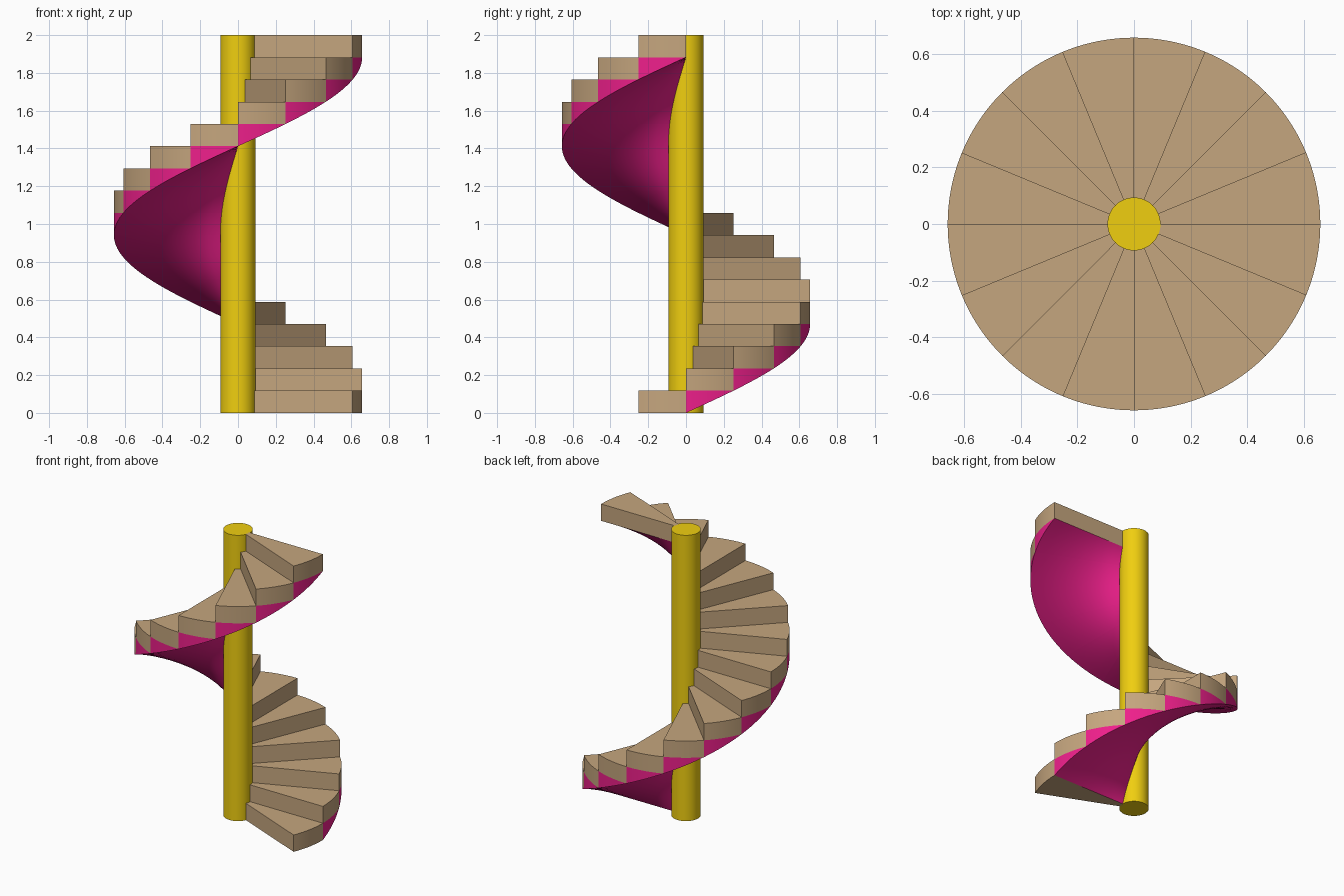
import bpy, bmesh
from math import sin, cos, radians, pi

if "Cube" in bpy.data.objects:
    bpy.data.objects.remove(bpy.data.objects["Cube"])

STEPS = 17
H = 2.0 / STEPS            # rise of one step
TURN = radians(22.5)       # turn of one step
R_POLE, R_IN, R_OUT = 0.0935, 0.085, 0.657
ARC = 10                   # segments along each step's arc


def material(name, color):
    m = bpy.data.materials.new(name)
    m.diffuse_color = (*color, 1)
    m.use_nodes = True
    m.node_tree.nodes["Principled BSDF"].inputs["Base Color"].default_value = m.diffuse_color
    return m


wood = material("wood", (0.56, 0.38, 0.21))
pink = material("pink", (0.86, 0.014, 0.26))
yellow = material("yellow", (0.87, 0.62, 0.005))


def finish(bm, name, mat):
    bmesh.ops.recalc_face_normals(bm, faces=bm.faces)
    me = bpy.data.meshes.new(name)
    bm.to_mesh(me)
    bm.free()
    me.materials.append(mat)
    ob = bpy.data.objects.new(name, me)
    bpy.context.collection.objects.link(ob)
    bpy.ops.object.select_all(action='DESELECT')
    ob.select_set(True)
    bpy.context.view_layer.objects.active = ob
    bpy.ops.object.shade_smooth_by_angle(angle=radians(30))
    return ob


def add_wedge(bm, k, z_start, z_end, z_top, rings):
    """Closed ring sector for step k; its bottom ramps from z_start to z_end."""
    def layer(bottom):
        rows = []
        for i in range(ARC + 1):
            t = i / ARC
            a = (k - 1 + t) * TURN
            z = z_start + (z_end - z_start) * t if bottom else z_top
            row = []
            for j in range(rings + 1):
                r = R_IN + (R_OUT - R_IN) * j / rings
                row.append(bm.verts.new((r * cos(a), r * sin(a), z)))
            rows.append(row)
        return rows

    lo, hi = layer(True), layer(False)
    for g in (lo, hi):
        for i in range(ARC):
            for j in range(rings):
                bm.faces.new((g[i][j], g[i + 1][j], g[i + 1][j + 1], g[i][j + 1]))
    for j in (0, rings):
        for i in range(ARC):
            bm.faces.new((lo[i][j], lo[i + 1][j], hi[i + 1][j], hi[i][j]))
    for i in (0, ARC):
        for j in range(rings):
            bm.faces.new((lo[i][j], lo[i][j + 1], hi[i][j + 1], hi[i][j]))
    # collapse the thin end where the bottom meets the top
    bmesh.ops.remove_doubles(bm, verts=[v for g in (lo, hi) for r in g for v in r],
                             dist=1e-5)


# Central pole
bm = bmesh.new()
bmesh.ops.create_cone(bm, cap_ends=True, segments=64, radius1=R_POLE,
                      radius2=R_POLE, depth=2.0)
bmesh.ops.translate(bm, verts=bm.verts, vec=(0, 0, 1))
finish(bm, "central_pole", yellow)

for k in range(STEPS):
    # Wooden step
    bm = bmesh.new()
    add_wedge(bm, k, k * H, k * H, (k + 1) * H, 1)
    finish(bm, f"step_{k + 1:02d}", wood)
    # Sloping underside fill (the first step rests on the floor)
    if k > 0:
        bm = bmesh.new()
        add_wedge(bm, k, (k - 1) * H, k * H, k * H, 8)
        finish(bm, f"underside_{k + 1:02d}", pink)
